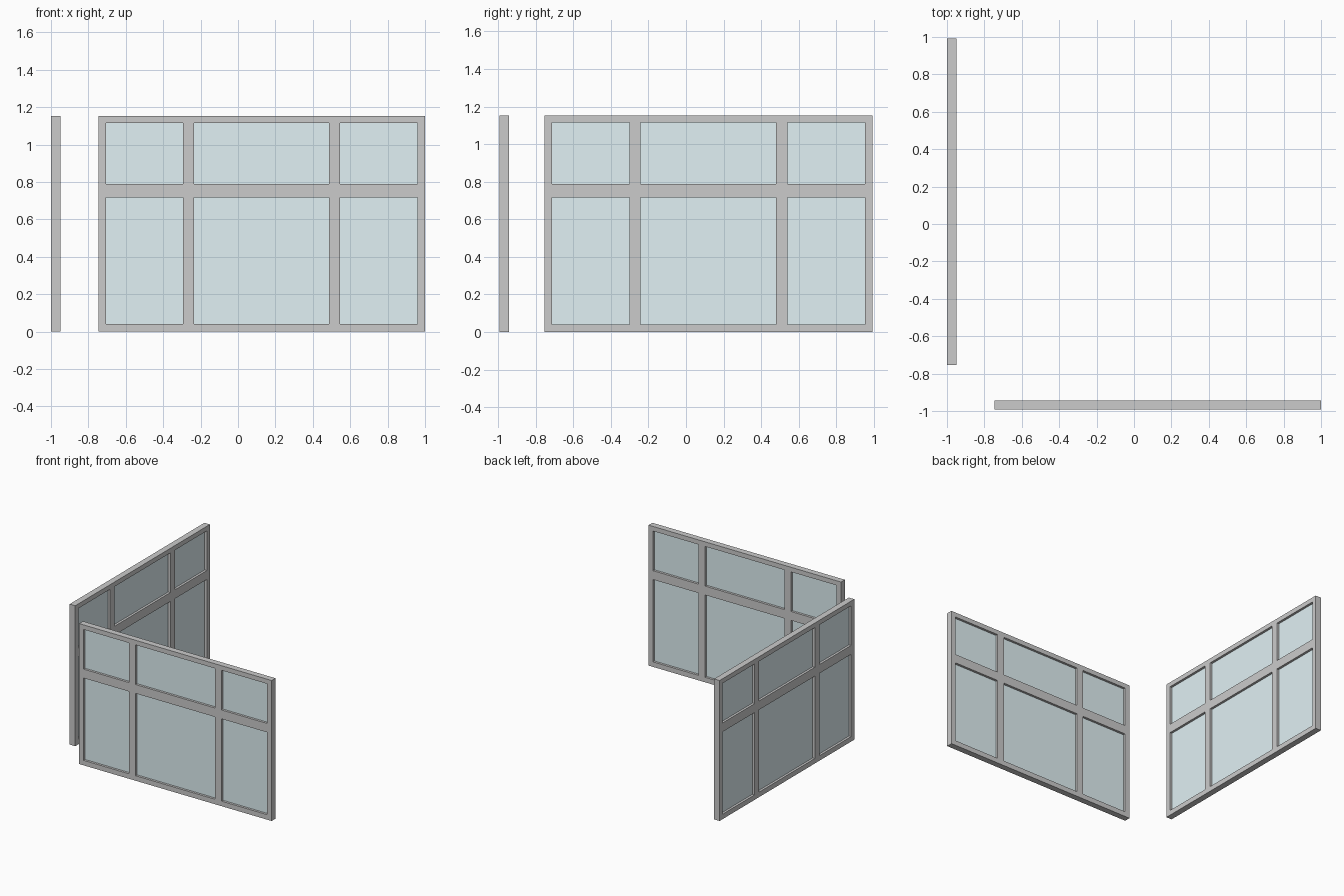
import bpy, bmesh, math

if "Cube" in bpy.data.objects:
    bpy.data.objects.remove(bpy.data.objects["Cube"])

LENGTH, HEIGHT, DEPTH = 1.746, 1.152, 0.05
GLASS = 0.012
# Bar edges along the panel and up it: odd intervals are panes
XS = [0, 0.041, 0.453, 0.512, 1.232, 1.292, 1.706, LENGTH]
ZS = [0, 0.041, 0.716, 0.789, 1.114, HEIGHT]

glass_mat = bpy.data.materials.new("pale_glass")
glass_mat.diffuse_color = (0.75, 0.88, 0.91, 1)
glass_mat.use_nodes = True
glass_mat.node_tree.nodes["Principled BSDF"].inputs["Base Color"].default_value = glass_mat.diffuse_color


def finish(bm, name, loc, turn, mat=None):
    bmesh.ops.recalc_face_normals(bm, faces=bm.faces)
    mesh = bpy.data.meshes.new(name)
    bm.to_mesh(mesh)
    bm.free()
    obj = bpy.data.objects.new(name, mesh)
    obj.location = loc
    obj.rotation_euler.z = turn
    if mat:
        mesh.materials.append(mat)
    bpy.context.collection.objects.link(obj)


def slab(panes, y, depth):
    """Extrude either the pane cells or the frame cells of the grid."""
    bm = bmesh.new()
    for i in range(len(XS) - 1):
        for k in range(len(ZS) - 1):
            if (i % 2 == 1 and k % 2 == 1) == panes:
                corners = [(i, k), (i + 1, k), (i + 1, k + 1), (i, k + 1)]
                bm.faces.new([bm.verts.new((XS[a], y, ZS[b])) for a, b in corners])
    bmesh.ops.remove_doubles(bm, verts=bm.verts, dist=1e-5)
    ext = bmesh.ops.extrude_face_region(bm, geom=bm.faces[:], use_keep_orig=True)
    moved = [g for g in ext["geom"] if isinstance(g, bmesh.types.BMVert)]
    bmesh.ops.translate(bm, verts=moved, vec=(0, depth, 0))
    return bm


def window(label, loc, turn):
    # Frame with mullions, then thin panes set mid-depth
    finish(slab(False, 0, DEPTH), label + "_window_frame", loc, turn)
    finish(slab(True, (DEPTH - GLASS) / 2, GLASS), label + "_window_glass", loc, turn, glass_mat)


# Front wall window and left wall window
window("front", (-0.746, -0.993, 0), 0)
window("left", (-0.95, -0.753, 0), math.pi / 2)
